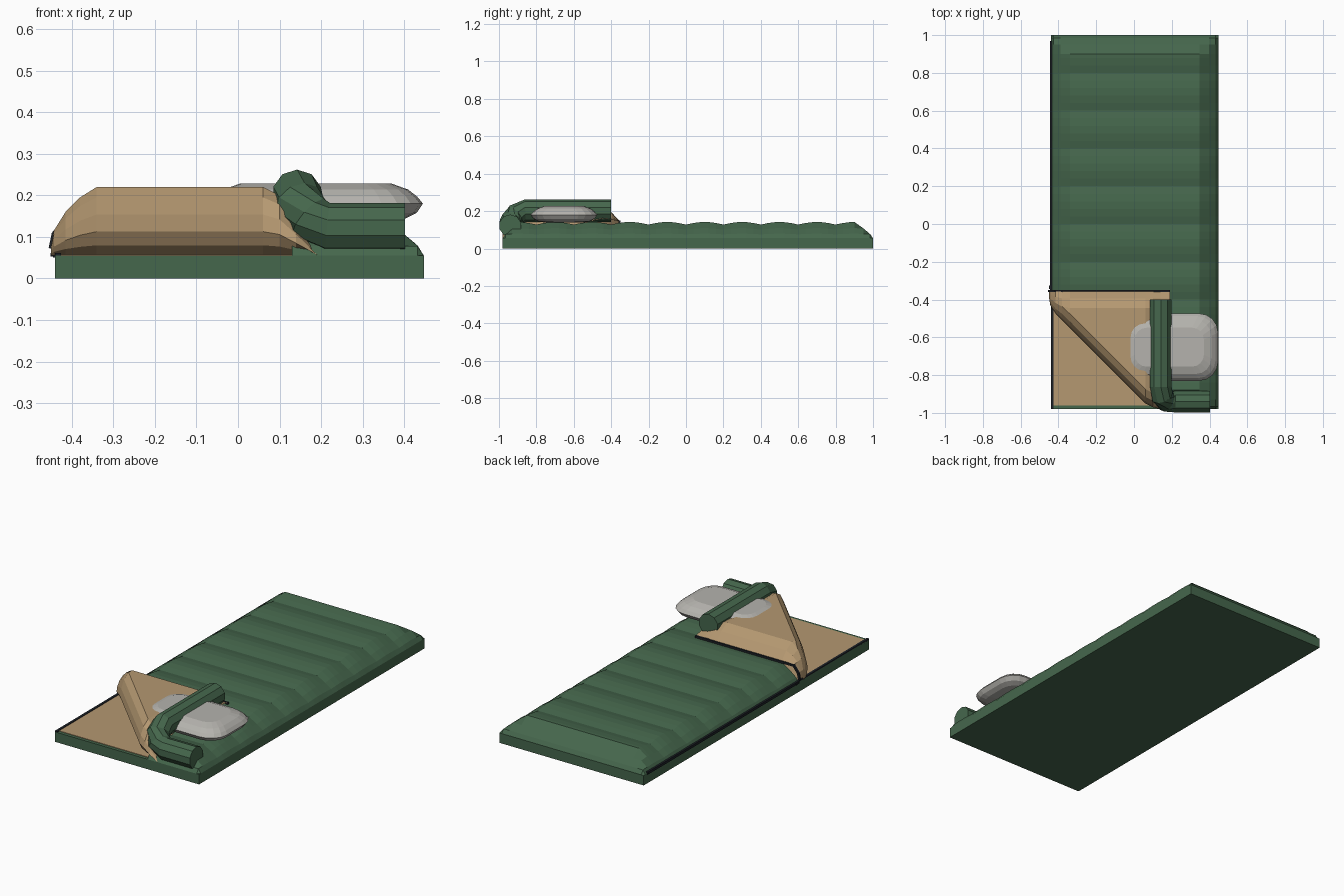
import bpy, bmesh, math
from mathutils import Vector

if "Cube" in bpy.data.objects:
    bpy.data.objects.remove(bpy.data.objects["Cube"])


def material(name, rgb):
    m = bpy.data.materials.new(name)
    m.diffuse_color = (*rgb, 1)
    m.use_nodes = True
    m.node_tree.nodes["Principled BSDF"].inputs["Base Color"].default_value = m.diffuse_color
    return m


GREEN = material("bag green", (0.06, 0.135, 0.073))
TAN = material("lining tan", (0.46, 0.315, 0.165))
GREY = material("pillow grey", (0.46, 0.45, 0.42))
DARK = material("zipper dark", (0.012, 0.015, 0.02))


def finish(name, bm, mat, fix=True):
    if fix:
        bmesh.ops.recalc_face_normals(bm, faces=bm.faces)
    me = bpy.data.meshes.new(name)
    bm.to_mesh(me)
    bm.free()
    me.materials.append(mat)
    ob = bpy.data.objects.new(name, me)
    bpy.context.collection.objects.link(ob)
    return ob


def box(name, lo, hi, mat):
    bm = bmesh.new()
    bmesh.ops.create_cube(bm, size=1)
    for v in bm.verts:
        v.co = [l + (c + 0.5) * (h - l) for l, h, c in zip(lo, hi, v.co)]
    return finish(name, bm, mat)


def loft(name, rings, mat, closed=False, caps=False):
    """Skin between equal-length rows of points."""
    bm = bmesh.new()
    rows = [[bm.verts.new(p) for p in r] for r in rings]
    n = len(rows[0])
    for a, b in zip(rows, rows[1:]):
        for i in range(n if closed else n - 1):
            j = (i + 1) % n
            bm.faces.new((a[i], a[j], b[j], b[i]))
    if caps:
        bm.faces.new(rows[0])
        bm.faces.new(rows[-1])
    return finish(name, bm, mat, caps or closed)


def tube(name, path, radius, sides, mat):
    """Sweep a polygon along a path."""
    pts = [Vector(p) for p in path]
    rings = []
    for i, p in enumerate(pts):
        d = (pts[min(i + 1, len(pts) - 1)] - pts[max(i - 1, 0)]).normalized()
        side = d.cross(Vector((0, 0, 1))).normalized()
        up = side.cross(d)
        rings.append([p + radius * (math.cos(a) * side + math.sin(a) * up)
                      for a in (2 * math.pi * (k + 0.5) / sides for k in range(sides))])
    return loft(name, rings, mat, True, True)


# Bottom layer and open lining
X0, X1, Y0, Y1, ZB = -0.44, 0.447, -0.98, 1.0, 0.055
box("bottom_layer", (X0, Y0, 0), (X1, Y1, ZB), GREEN)
box("open_lining", (-0.427, -0.962, 0.05), (0.19, -0.36, 0.058), TAN)


# Quilted top with cross baffles and rounded borders
def ramp(d, table):
    for (a, fa), (b, fb) in zip(table, table[1:]):
        if d <= b:
            return fa + (fb - fa) * (d - a) / (b - a)
    return 1.0


EDGE = [(0, 0), (0.015, 0.28), (0.05, 0.62), (0.1, 1)]


def quilt_point(x, y):
    f = min(ramp(min(x - X0, X1 - x), EDGE), ramp(min(y - Y0, Y1 - y), EDGE))
    bulge = 0.073 + 0.014 * abs(math.sin(math.pi * y / 0.2))
    return (x, y, ZB + f * bulge)


offs = [e[0] for e in EDGE]
end_y = [Y1 - o for o in reversed(offs)]
front_y = [Y0 + o for o in offs]
mid_y = [-0.36 + 0.04 * k / 1.0 for k in range(0, 32)]
mid_y = [y for y in mid_y if y < 0.89]
left_x = [X0 + o for o in offs]
right_x = [X1 - o for o in reversed(offs)]
loft("quilted_top", [[quilt_point(x, y) for x in left_x + [0.1] + right_x]
                     for y in mid_y + end_y], GREEN)
head_y = front_y + [-0.84 + 0.04 * k for k in range(13)]
loft("quilted_head_side", [[quilt_point(x, y) for x in [0.13, 0.19] + right_x]
                           for y in head_y], GREEN)

# Folded-back corner: station x, fold y, front height, back height
stations = [(-0.45, -0.39, 0.075, 0.075), (-0.443, -0.43, 0.115, 0.11),
            (-0.415, -0.475, 0.16, 0.155), (-0.38, -0.51, 0.195, 0.19),
            (-0.34, -0.55, 0.22, 0.22), (0.06, -0.95, 0.22, 0.22),
            (0.10, -0.97, 0.20, 0.21), (0.14, -0.98, 0.14, 0.18),
            (0.19, -0.98, 0.06, 0.16)]
roll = [(0.06, 0), (0.02, 0.15), (0, 0.35), (0.01, 0.6), (0.035, 0.85), (0.075, 1)]
rings, edge = [], []
YB = -0.355
for x, yf, hf, hb in stations:
    s = min(1, (YB - yf) / 0.16)
    row = [(x, yf + d * s, ZB + (hf - ZB) * f) for d, f in roll]
    zb = min(hb, 0.146)
    row += [(x, YB - 0.09 * s, hb), (x, YB - 0.04 * s, zb + (hb - zb) * 0.6), (x, YB, zb)]
    rings.append(row[::-1])
    edge.append((x, YB, zb - 0.003))
loft("folded_flap", [r[::-1] for r in rings][::-1], TAN)
for f in bpy.data.objects["folded_flap"].data.polygons[:1]:
    if f.normal.z < 0:
        bpy.data.objects["folded_flap"].data.flip_normals()

# Zipper: open edge, closed side and flap edge
box("zipper_open_edge", (X0, Y0, 0.05), (-0.426, -0.36, 0.061), DARK)
box("zipper_side", (-0.445, -0.36, 0.05), (-0.43, 0.97, 0.064), DARK)
box("zipper_pull", (-0.451, -0.345, 0.053), (-0.44, -0.325, 0.061), DARK)
tube("zipper_flap_edge", edge, 0.008, 4, DARK)

# Rolled hood collar
tube("hood_collar", [(0.142, -0.40, 0.202), (0.142, -0.86, 0.202), (0.148, -0.91, 0.18),
                     (0.172, -0.936, 0.145), (0.215, -0.94, 0.122), (0.402, -0.94, 0.122)],
     0.06, 10, GREEN)


# Pillow: rounded rectangle rings
def pillow_ring(z, inset):
    hx, hy, r = 0.258 - inset, 0.178 - inset, 0.10 - inset * 0.5
    pts = []
    for q, (sx, sy) in enumerate([(1, 1), (-1, 1), (-1, -1), (1, -1)]):
        for k in range(5):
            a = math.pi / 2 * (q + k / 4)
            pts.append((0.187 + sx * (hx - r) + r * math.cos(a),
                        -0.652 + sy * (hy - r) + r * math.sin(a), z))
    return pts


loft("pillow", [pillow_ring(*p) for p in [(0.138, 0.08), (0.145, 0.04), (0.158, 0.015), (0.18, 0),
                                          (0.197, 0.014), (0.214, 0.036), (0.228, 0.075)]],
     GREY, True, True)

# Make open sheets face upward
for n in ("quilted_top", "quilted_head_side", "folded_flap"):
    me = bpy.data.objects[n].data
    if sum(p.normal.z * p.area for p in me.polygons) < 0:
        me.flip_normals()
